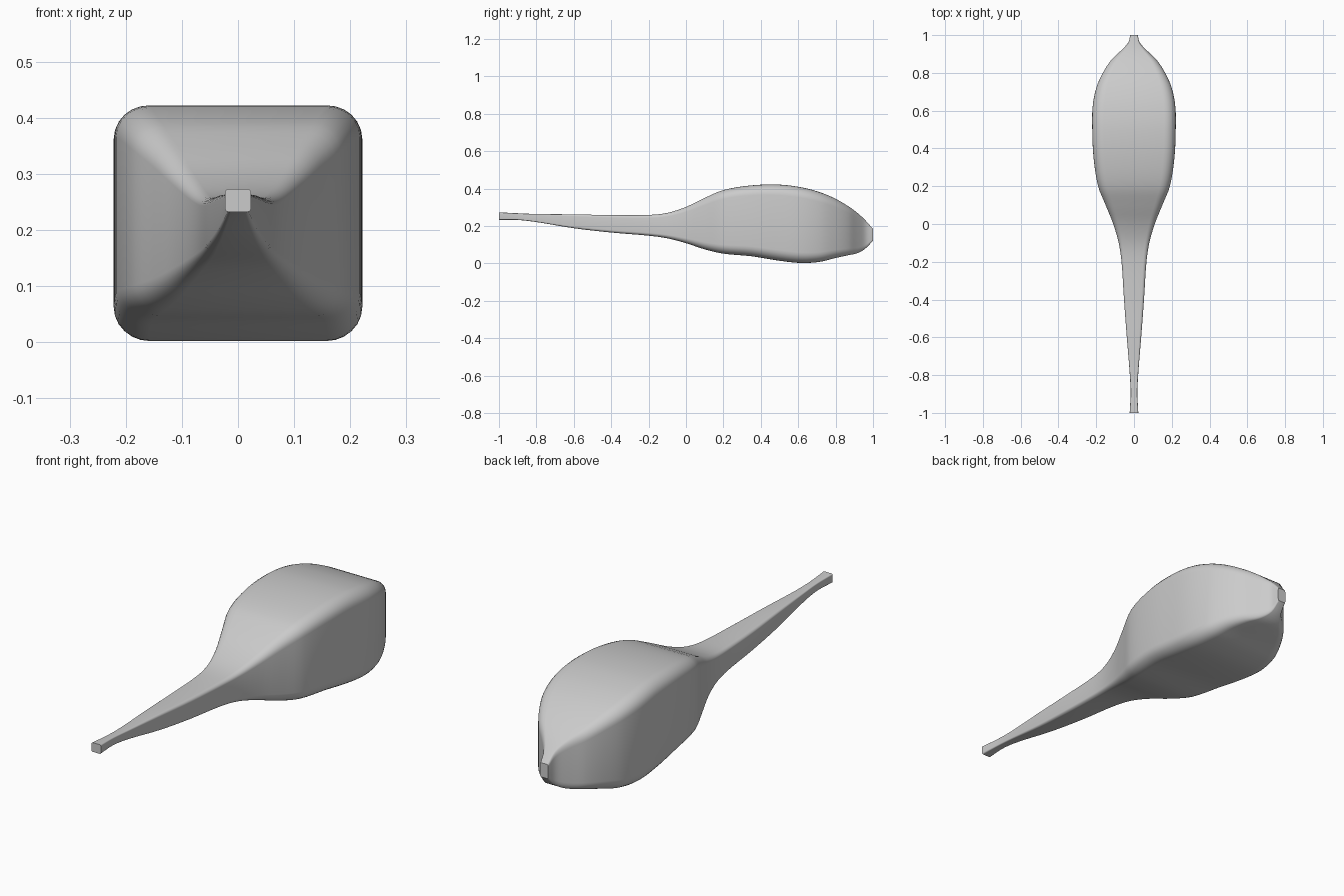
import bpy
import bmesh
import math

old_cube = bpy.data.objects.get("Cube")
if old_cube:
    bpy.data.objects.remove(old_cube, do_unlink=True)

# Stations along the body: y, half width, underside height, top height
STATIONS = [
    (-1, .023, .232, .273), (-.9, .018, .232, .268), (-.8, .022, .221, .264),
    (-.6, .038, .188, .262), (-.4, .053, .165, .258), (-.2, .066, .148, .259),
    (-.1, .081, .134, .27), (0, .11, .108, .302), (.1, .15, .075, .35),
    (.2, .19, .052, .392), (.35, .214, .038, .417), (.5, .221, .014, .421),
    (.62, .219, .002, .406), (.72, .2, .009, .379), (.8, .165, .029, .345),
    (.87, .119, .044, .304), (.92, .067, .056, .267), (.96, .031, .08, .229),
    (1, .02, .121, .184),
]
STEPS = 4          # rings between neighbouring stations
CORNER = 0.28      # corner radius as a share of the half size
CORNER_STEPS = 6


def hermite(p, q, dp, dq, t):
    """Smooth blend between two values with given end slopes."""
    return ((2 * t**3 - 3 * t**2 + 1) * p + (t**3 - 2 * t**2 + t) * dp
            + (3 * t**2 - 2 * t**3) * q + (t**3 - t**2) * dq)


def slope(i, column):
    """Slope of one station column with respect to y."""
    a = STATIONS[max(i - 1, 0)]
    b = STATIONS[min(i + 1, len(STATIONS) - 1)]
    return (b[column] - a[column]) / (b[0] - a[0])


def smooth_stations():
    for i, (a, b) in enumerate(zip(STATIONS, STATIONS[1:])):
        span = b[0] - a[0]
        for step in range(STEPS):
            t = step / STEPS
            values = [hermite(a[c], b[c], slope(i, c) * span,
                              slope(i + 1, c) * span, t) for c in (1, 2, 3)]
            yield (a[0] + span * t, *values)
    yield STATIONS[-1]


def rounded_square():
    """Unit cross-section with rounded corners, counter-clockwise."""
    points = []
    for quarter, (sx, sz) in enumerate([(1, 1), (-1, 1), (-1, -1), (1, -1)]):
        for k in range(CORNER_STEPS + 1):
            angle = (quarter + k / CORNER_STEPS) * math.pi / 2
            points.append((sx * (1 - CORNER) + CORNER * math.cos(angle),
                           sz * (1 - CORNER) + CORNER * math.sin(angle)))
    return points


# Loft the cross-section along the body and close both ends
bm = bmesh.new()
section = rounded_square()
rings = []
for y, half_width, low, high in smooth_stations():
    middle, half_height = (low + high) / 2, (high - low) / 2
    rings.append([bm.verts.new((u * half_width, y, middle + v * half_height))
                  for u, v in section])
for ring, following in zip(rings, rings[1:]):
    for k in range(len(section)):
        n = (k + 1) % len(section)
        bm.faces.new((ring[k], ring[n], following[n], following[k]))
bm.faces.new(rings[0])
bm.faces.new(rings[-1])
bmesh.ops.recalc_face_normals(bm, faces=bm.faces)

mesh = bpy.data.meshes.new("tapered_body")
bm.to_mesh(mesh)
bm.free()
body = bpy.data.objects.new("tapered_body", mesh)
bpy.context.collection.objects.link(body)

# Plain grey surface
grey = bpy.data.materials.new("plain_grey")
grey.use_nodes = True
colour = (0.6, 0.6, 0.6, 1)
grey.diffuse_color = colour
grey.node_tree.nodes["Principled BSDF"].inputs["Base Color"].default_value = colour
mesh.materials.append(grey)

# Smooth shading with crisp end caps
bpy.ops.object.select_all(action='DESELECT')
body.select_set(True)
bpy.context.view_layer.objects.active = body
bpy.ops.object.shade_smooth_by_angle(angle=math.radians(40))
